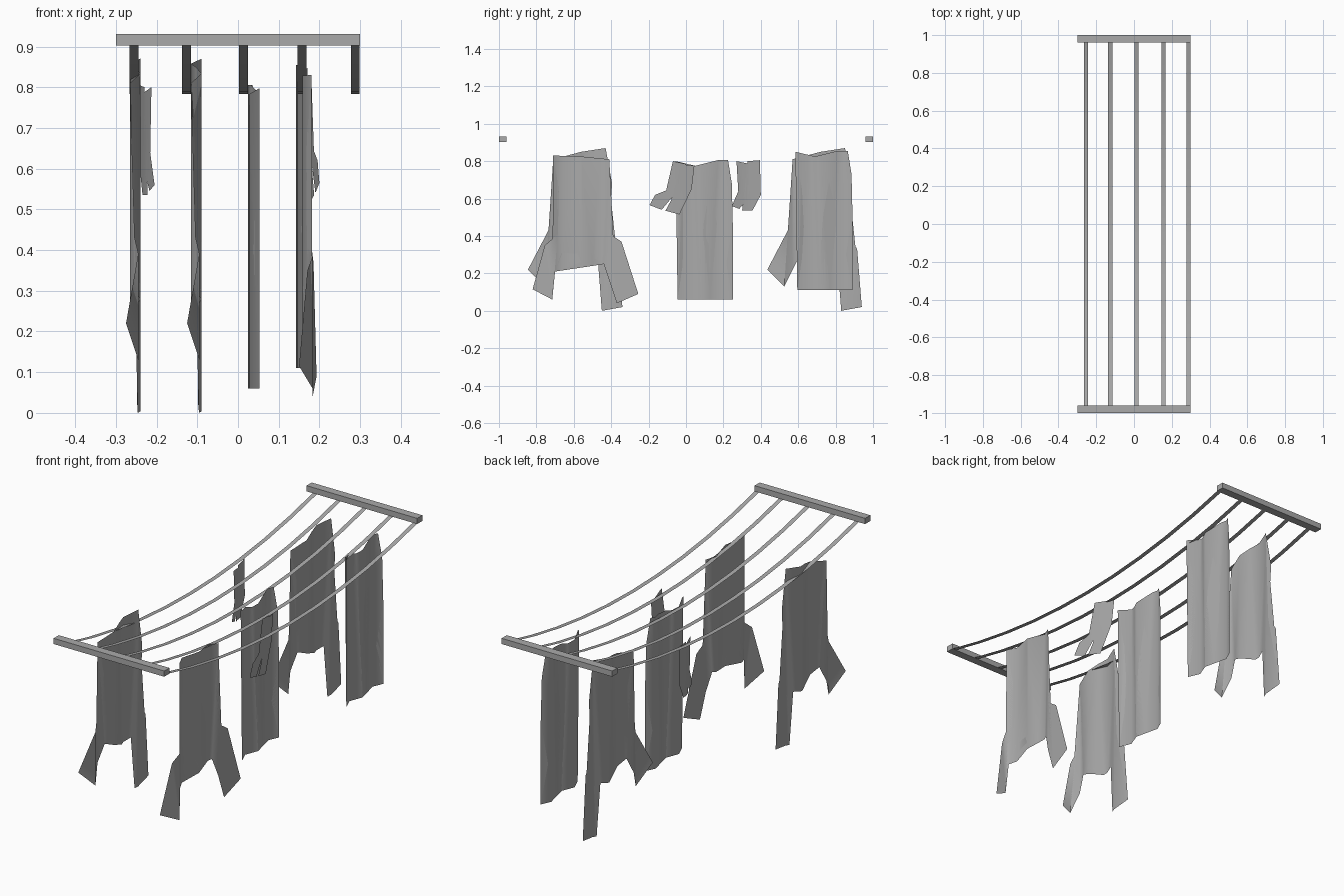
import bpy, bmesh
from mathutils import Vector

if "Cube" in bpy.data.objects:
    bpy.data.objects.remove(bpy.data.objects["Cube"])

grey = bpy.data.materials.new("plain_grey")
grey.use_nodes = True
grey.diffuse_color = (0.4, 0.4, 0.4, 1)
grey.node_tree.nodes["Principled BSDF"].inputs["Base Color"].default_value = (0.4, 0.4, 0.4, 1)


def finish(bm, name, smooth=False):
    mesh = bpy.data.meshes.new(name)
    bm.to_mesh(mesh)
    bm.free()
    mesh.materials.append(grey)
    obj = bpy.data.objects.new(name, mesh)
    bpy.context.collection.objects.link(obj)
    if smooth:
        bpy.ops.object.select_all(action="DESELECT")
        obj.select_set(True)
        bpy.context.view_layer.objects.active = obj
        bpy.ops.object.shade_smooth_by_angle(angle=1.0)
    return obj


def fold_depth(y, folds):
    """Depth of the cloth at y, linear between fold lines."""
    if y <= folds[0][0]:
        return folds[0][1]
    for (y0, x0), (y1, x1) in zip(folds, folds[1:]):
        if y <= y1:
            return x0 + (x1 - x0) * (y - y0) / (y1 - y0)
    return folds[-1][1]


def cloth(name, outlines, folds, shift=(0, 0, 0)):
    """Cut flat outlines (y, z) along the fold lines, then crease them."""
    bm = bmesh.new()
    for outline in outlines:
        bm.faces.new([bm.verts.new((0, y, z)) for y, z in outline])
    bmesh.ops.triangulate(bm, faces=bm.faces[:], ngon_method="EAR_CLIP")
    for y, _ in folds:
        bmesh.ops.bisect_plane(bm, geom=bm.verts[:] + bm.edges[:] + bm.faces[:],
                               plane_co=(0, y, 0), plane_no=(0, 1, 0))
    for v in bm.verts:
        v.co.x = fold_depth(v.co.y, folds)
        v.co += Vector(shift)
    bmesh.ops.recalc_face_normals(bm, faces=bm.faces[:])
    finish(bm, name, smooth=True)


# End beams
for name, y in (("front_beam", -0.98), ("back_beam", 0.98)):
    bm = bmesh.new()
    bmesh.ops.create_cube(bm, size=1)
    for v in bm.verts:
        v.co = (v.co.x * 0.6, y + v.co.y * 0.04, 0.917 + v.co.z * 0.028)
    finish(bm, name)

# Sagging flat lines
STEPS = 10
for i, x in enumerate((-0.255, -0.126, 0.014, 0.157, 0.288)):
    bm = bmesh.new()
    rows = []
    for s in range(STEPS + 1):
        t = 2 * s / STEPS - 1
        z = 0.783 + 0.122 * t * t
        rows.append([bm.verts.new((x + d, 0.965 * t, z)) for d in (-0.011, 0.011)])
    for a, b in zip(rows, rows[1:]):
        bm.faces.new((a[0], a[1], b[1], b[0]))
    finish(bm, f"line_{i + 1}", smooth=True)

# Two matching shirts hung upside down
shirt = [(.57, .81), (.72, .85), (.85, .87), (.885, .68), (.865, .41), (.915, .33),
         (.94, .02), (.83, 0), (.845, .25), (.81, .255), (.755, .27), (.75, .24),
         (.705, .26), (.695, .3), (.61, .3), (.525, .13), (.435, .22), (.555, .45),
         (.6, .48), (.605, .65)]
shirt_folds = [(.435, -.125), (.525, -.095), (.57, -.115), (.66, -.09),
               (.77, -.115), (.85, -.09), (.94, -.098)]
cloth("back_shirt", [shirt], shirt_folds)
cloth("left_row_shirt", [shirt], shirt_folds, (-.15, -1.28, 0))

# Third shirt, hung straighter
wide_shirt = [(-.71, .83), (-.56, .825), (-.41, .81), (-.425, .6), (-.405, .41),
              (-.345, .37), (-.255, .09), (-.37, .04), (-.44, .25), (-.49, .28),
              (-.5, .24), (-.56, .26), (-.58, .305), (-.665, .31), (-.7, .21),
              (-.715, .06), (-.82, .115), (-.755, .35), (-.685, .41), (-.68, .65)]
cloth("front_shirt", [wide_shirt],
      [(-.82, .15), (-.715, .183), (-.66, .158), (-.56, .18),
       (-.46, .158), (-.41, .18), (-.255, .193)])

# Two matching pairs of trousers
trousers = [(-.055, .8), (.05, .775), (.17, .805), (.225, .805), (.245, .68),
            (.25, .47), (.215, .25), (.25, .06), (.13, .06), (.155, .27),
            (.165, .47), (.125, .64), (.095, .47), (.075, .23), (.08, .06),
            (-.045, .06), (-.02, .23), (-.01, .4), (-.02, .6)]
trouser_folds = [(-.045, .053), (.015, .028), (.08, .053), (.2, .025), (.25, .047)]
cloth("middle_trousers", [trousers], trouser_folds)
cloth("back_trousers", [trousers], trouser_folds, (.118, .64, .05))

# Two pairs of socks
cloth("middle_socks",
      [[(-.07, .8), (0, .785), (-.03, .66), (-.13, .54), (-.195, .565),
        (-.165, .62), (-.09, .65), (-.06, .72)],
       [(-.02, .78), (.045, .775), (.03, .65), (-.035, .515), (-.11, .535),
        (-.08, .59), (-.02, .64), (0, .7)]],
      [(-.195, .2), (-.05, .178), (.045, .158)])
cloth("left_row_socks",
      [[(.33, .8), (.395, .805), (.4, .62), (.355, .535), (.3, .535),
        (.33, .62), (.32, .71)],
       [(.27, .8), (.34, .785), (.35, .7), (.33, .6), (.285, .545),
        (.245, .56), (.28, .64), (.295, .7)]],
      [(.245, -.205), (.32, -.228), (.4, -.243)])
